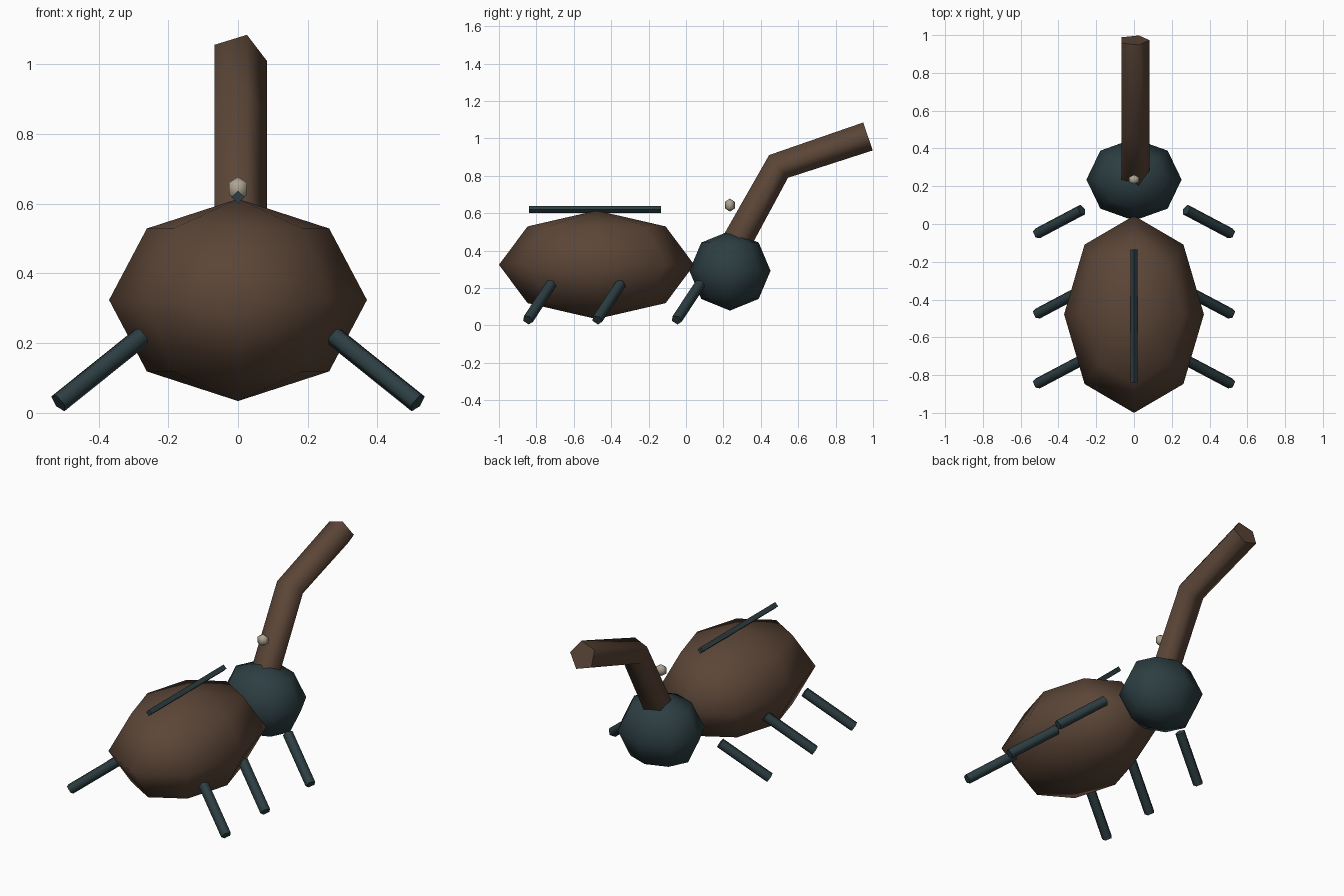
import bpy, bmesh, math
from mathutils import Vector

if "Cube" in bpy.data.objects:
    bpy.data.objects.remove(bpy.data.objects["Cube"])


def material(name, rgb):
    m = bpy.data.materials.new(name)
    m.diffuse_color = (*rgb, 1)
    m.use_nodes = True
    m.node_tree.nodes["Principled BSDF"].inputs["Base Color"].default_value = m.diffuse_color
    return m


BROWN = material("brown shell", (0.105, 0.06, 0.038))
TEAL = material("dark teal", (0.026, 0.048, 0.055))
IVORY = material("ivory", (0.42, 0.37, 0.28))


def finish(bm, name, mat, limit=math.radians(80)):
    bmesh.ops.recalc_face_normals(bm, faces=bm.faces[:])
    # smooth the round sides, keep the end caps sharp
    for f in bm.faces:
        f.smooth = True
    for e in bm.edges:
        e.smooth = e.calc_face_angle(0) < limit
    me = bpy.data.meshes.new(name)
    bm.to_mesh(me)
    bm.free()
    me.materials.append(mat)
    ob = bpy.data.objects.new(name, me)
    bpy.context.collection.objects.link(ob)
    return ob


def ball(name, centre, radii, segments, rings, mat):
    bm = bmesh.new()
    bmesh.ops.create_uvsphere(bm, u_segments=segments, v_segments=rings, radius=1)
    bmesh.ops.scale(bm, vec=Vector(radii), verts=bm.verts[:])
    bmesh.ops.translate(bm, vec=Vector(centre), verts=bm.verts[:])
    return finish(bm, name, mat)


def tube(name, path, radius, sides, mat, side=1):
    path = [Vector(p) for p in path]
    bm = bmesh.new()
    rings = []
    for i, p in enumerate(path):
        # average the directions of the neighbouring segments
        t = Vector()
        if i > 0:
            t += (p - path[i - 1]).normalized()
        if i < len(path) - 1:
            t += (path[i + 1] - p).normalized()
        t.normalize()
        x = Vector((side, 0, 0))
        u = (x - t * x.dot(t)).normalized()
        v = u.cross(t) * side
        ring = []
        for k in range(sides):
            a = 2 * math.pi * k / sides
            ring.append(bm.verts.new(p + radius * (u * math.cos(a) + v * math.sin(a))))
        rings.append(ring)
    for r0, r1 in zip(rings, rings[1:]):
        for k in range(sides):
            j = (k + 1) % sides
            bm.faces.new((r0[k], r0[j], r1[j], r1[k]))
    bm.faces.new(rings[0])
    bm.faces.new(rings[-1])
    return finish(bm, name, mat)


# body and head
ball("body", (0, -0.478, 0.324), (0.37, 0.522, 0.29), 8, 4, BROWN)
ball("head", (0, 0.235, 0.292), (0.252, 0.217, 0.213), 8, 4, TEAL)

# bent horn rising from the head
tube("horn", [(0, 0.27, 0.445), (0, 0.495, 0.85), (0, 0.973, 1.01)], 0.083, 5, BROWN)

# small bead behind the horn and the seam rod above the back
ball("bead", (0, 0.235, 0.643), (0.035, 0.03, 0.035), 6, 3, IVORY)
tube("wing_seam", [(0, -0.84, 0.619), (0, -0.135, 0.619)], 0.019, 4, TEAL)

# three pairs of splayed legs
for label, y in (("front", 0.075), ("middle", -0.35), ("hind", -0.72)):
    for side, s in (("left", -1), ("right", 1)):
        tube(f"{label}_{side}_leg",
             [(s * 0.277, y, 0.22), (s * 0.515, y - 0.126, 0.029)],
             0.03, 5, TEAL, s)
